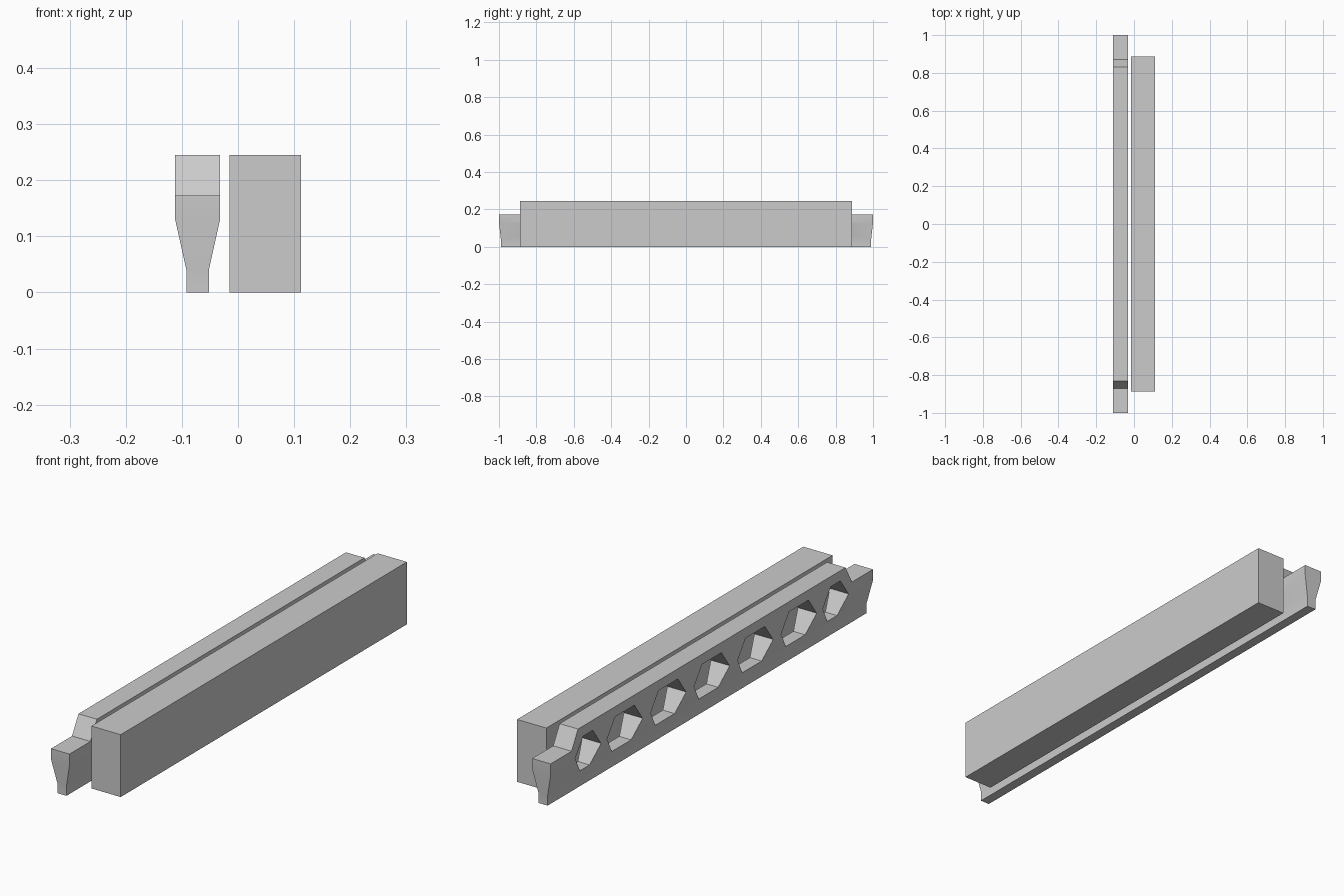
import bpy
import bmesh
from mathutils import Vector

cube = bpy.data.objects.get("Cube")
if cube:
    bpy.data.objects.remove(cube, do_unlink=True)

grey = bpy.data.materials.new("plain_grey")
grey.use_nodes = True
colour = (0.6, 0.6, 0.6, 1)
grey.diffuse_color = colour
grey.node_tree.nodes["Principled BSDF"].inputs["Base Color"].default_value = colour


def prism(bm, outline, x0, x1):
    """Extrude a (y, z) outline along x."""
    face = bm.faces.new([bm.verts.new((x0, y, z)) for y, z in outline])
    out = bmesh.ops.extrude_face_region(bm, geom=[face])
    moved = [v for v in out["geom"] if isinstance(v, bmesh.types.BMVert)]
    bmesh.ops.translate(bm, verts=moved, vec=(x1 - x0, 0, 0))


def finish(bm, name):
    bmesh.ops.recalc_face_normals(bm, faces=bm.faces)
    mesh = bpy.data.meshes.new(name)
    bm.to_mesh(mesh)
    bm.free()
    mesh.materials.append(grey)
    obj = bpy.data.objects.new(name, mesh)
    bpy.context.collection.objects.link(obj)
    return obj


# Plain solid block
bm = bmesh.new()
prism(bm, [(-0.888, 0), (0.888, 0), (0.888, 0.245), (-0.888, 0.245)], -0.015, 0.112)
finish(bm, "solid_block")

# Beam: stepped side outline, narrowed towards the foot
MID, WIDE, NARROW = -0.072, 0.04, 0.02
half = [(0.99, 0), (0.99, 0.04), (1, 0.13), (1, 0.173), (0.87, 0.173), (0.83, 0.245)]
bm = bmesh.new()
prism(bm, half + [(-y, z) for y, z in reversed(half)], MID - WIDE, MID + WIDE)
for z in (0.04, 0.13):
    bmesh.ops.bisect_plane(bm, geom=bm.verts[:] + bm.edges[:] + bm.faces[:], dist=0.0005,
                           plane_co=Vector((0, 0, z)), plane_no=Vector((0, 0, 1)))
for v in bm.verts:
    if v.co.z < 0.05:
        v.co.x = MID + (NARROW if v.co.x > MID else -NARROW)
beam = finish(bm, "pierced_beam")

# Row of six-sided openings, the end ones narrower
bm = bmesh.new()
openings = [(i * 0.27, 0.11) for i in range(-2, 3)] + [(-0.768, 0.08), (0.768, 0.08)]
for y, w in openings:
    t = w - 0.05
    prism(bm, [(y - w, 0.135), (y - t, 0.065), (y + t, 0.065),
               (y + w, 0.135), (y + t, 0.205), (y - t, 0.205)], MID - 0.1, MID + 0.1)
cutter = finish(bm, "opening_cutter")
cutter.hide_render = True

cut = beam.modifiers.new("openings", 'BOOLEAN')
cut.operation = 'DIFFERENCE'
cut.solver = 'EXACT'
cut.object = cutter
bpy.ops.object.select_all(action='DESELECT')
beam.select_set(True)
bpy.context.view_layer.objects.active = beam
bpy.ops.object.modifier_apply(modifier=cut.name)
bpy.data.objects.remove(cutter, do_unlink=True)
bpy.ops.object.shade_smooth_by_angle(angle=0.5)
